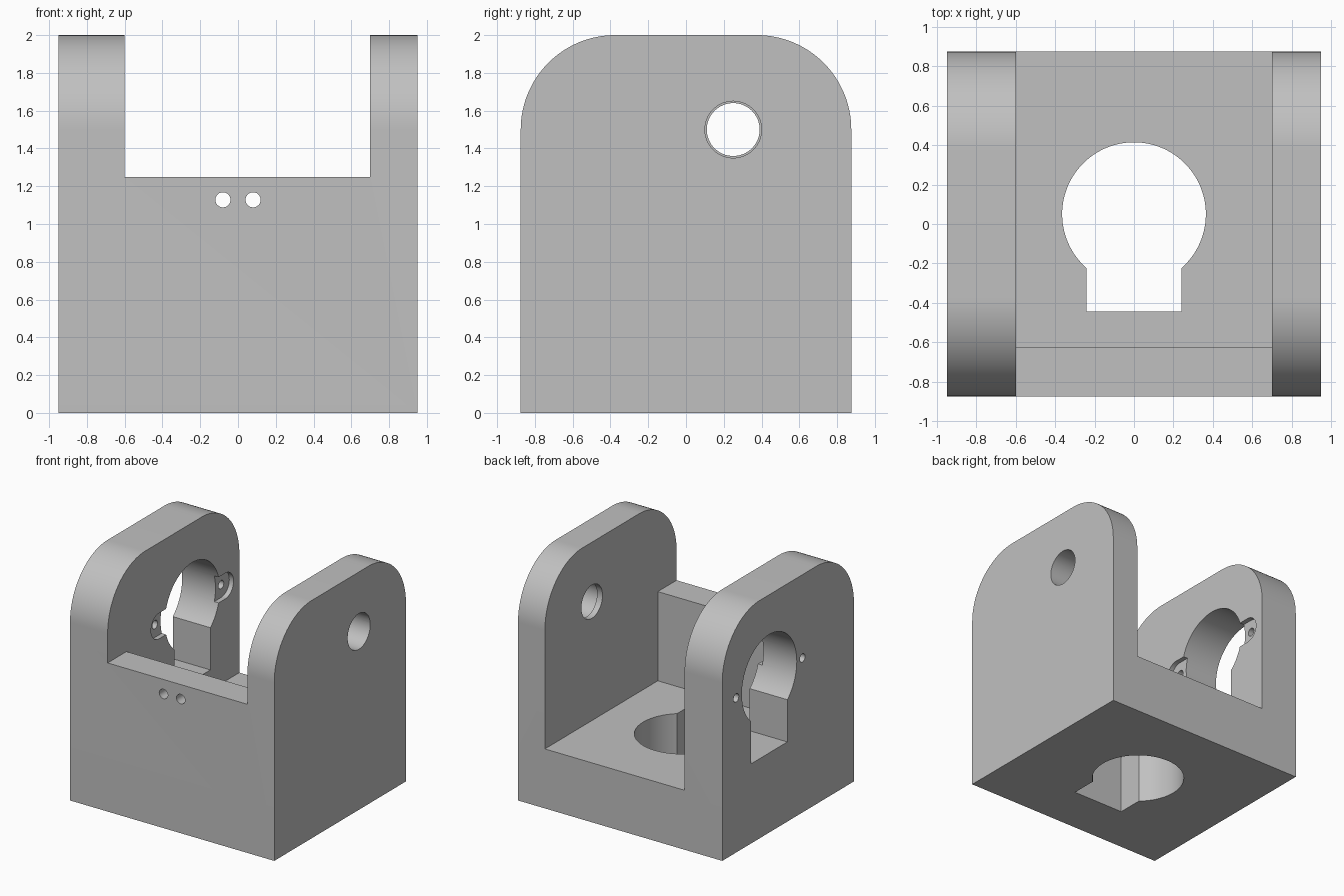
import bpy, bmesh
from math import asin, cos, sin, pi

if "Cube" in bpy.data.objects:
    bpy.data.objects.remove(bpy.data.objects["Cube"], do_unlink=True)

grey = bpy.data.materials.new("plain_grey")
grey.use_nodes = True
COLOUR = (0.53, 0.53, 0.53, 1)
grey.diffuse_color = COLOUR
grey.node_tree.nodes["Principled BSDF"].inputs["Base Color"].default_value = COLOUR


def arc(cx, cy, r, start, end, n=32):
    """Points along an arc, both ends included."""
    steps = [start + (end - start) * i / n for i in range(n + 1)]
    return [(cx + r * cos(t), cy + r * sin(t)) for t in steps]


def circle(cx, cy, r, n=64):
    return arc(cx, cy, r, 0, 2 * pi, n)[:-1]


def keyhole(cx, cy, r, half, drop):
    """Circle with a straight slot running down from it."""
    a = asin(half / r)
    return arc(cx, cy, r, -pi / 2 + a, 3 * pi / 2 - a, 80) + [
        (cx - half, cy - drop), (cx + half, cy - drop)]


def prism(name, profile, axis, low, high):
    """Extrude a 2D profile along an axis."""
    place = {"x": lambda a, b, t: (t, a, b),
             "y": lambda a, b, t: (a, t, b),
             "z": lambda a, b, t: (a, b, t)}[axis]
    bm = bmesh.new()
    rings = [[bm.verts.new(place(a, b, t)) for a, b in profile] for t in (low, high)]
    bm.faces.new(rings[0])
    bm.faces.new(rings[1])
    count = len(profile)
    for i in range(count):
        j = (i + 1) % count
        bm.faces.new((rings[0][i], rings[0][j], rings[1][j], rings[1][i]))
    bmesh.ops.recalc_face_normals(bm, faces=bm.faces)
    mesh = bpy.data.meshes.new(name)
    bm.to_mesh(mesh)
    bm.free()
    obj = bpy.data.objects.new(name, mesh)
    bpy.context.collection.objects.link(obj)
    return obj


# Block with rounded top corners
W, D, H, R = 0.95, 0.875, 2.0, 0.5
outline = ([(-D, 0), (D, 0)] + arc(D - R, H - R, R, 0, pi / 2)
           + arc(R - D, H - R, R, pi / 2, pi))
bracket = prism("bracket", outline, "x", -W, W)
bracket.data.materials.append(grey)

# Pocket that leaves the floor, the front wall and two side walls
LEFT, RIGHT, FLOOR = -0.6, 0.7, 0.5
pocket = [(-0.625, FLOOR), (1, FLOOR), (1, 3), (-1, 3), (-1, 1.25), (-0.625, 1.25)]
cutters = [prism("pocket_cutter", pocket, "x", LEFT, RIGHT)]

# Keyholes through the floor and one side wall
KY, KZ = 0.25, 1.3
cutters.append(prism("floor_keyhole_cutter", keyhole(0, 0.05, 0.365, 0.24, 0.495),
                     "z", -0.1, FLOOR + 0.1))
cutters.append(prism("wall_keyhole_cutter", keyhole(KY, KZ, 0.365, 0.24, 0.63),
                     "x", -W - 0.1, LEFT + 0.1))

# Recess with rounded ears and screw holes beside the wall keyhole
EAR, SPAN = 0.108, 0.44
ears = (arc(KY + SPAN, KZ, EAR, -pi / 2, pi / 2)
        + arc(KY - SPAN, KZ, EAR, pi / 2, 3 * pi / 2))
cutters.append(prism("ear_recess_cutter", ears, "x", LEFT - 0.04, LEFT + 0.1))
for side in (-1, 1):
    cutters.append(prism("screw_hole_cutter", circle(KY + side * SPAN, KZ, 0.035, 32),
                         "x", -W - 0.1, LEFT + 0.1))
    # Pair of small holes in the front wall
    cutters.append(prism("front_hole_cutter", circle(side * 0.08, 1.128, 0.04, 32),
                         "y", -1, -0.5))

# Bearing hole with a thin inner lip in the other side wall
cutters.append(prism("bearing_lip_cutter", circle(0.25, 1.5, 0.14), "x", 0.6, 1.05))
cutters.append(prism("bearing_bore_cutter", circle(0.25, 1.5, 0.15), "x", 0.75, 1.05))

for cutter in cutters:
    cutter.hide_render = True
    cut = bracket.modifiers.new(cutter.name, "BOOLEAN")
    cut.operation = "DIFFERENCE"
    cut.solver = "EXACT"
    cut.object = cutter

# Bake the cuts and remove the cutters
graph = bpy.context.evaluated_depsgraph_get()
bracket_mesh = bpy.data.meshes.new_from_object(bracket.evaluated_get(graph))
bracket.modifiers.clear()
bracket.data = bracket_mesh
for cutter in cutters:
    bpy.data.objects.remove(cutter, do_unlink=True)

bpy.ops.object.select_all(action="DESELECT")
bracket.select_set(True)
bpy.context.view_layer.objects.active = bracket
bpy.ops.object.shade_smooth_by_angle(angle=pi / 6)
